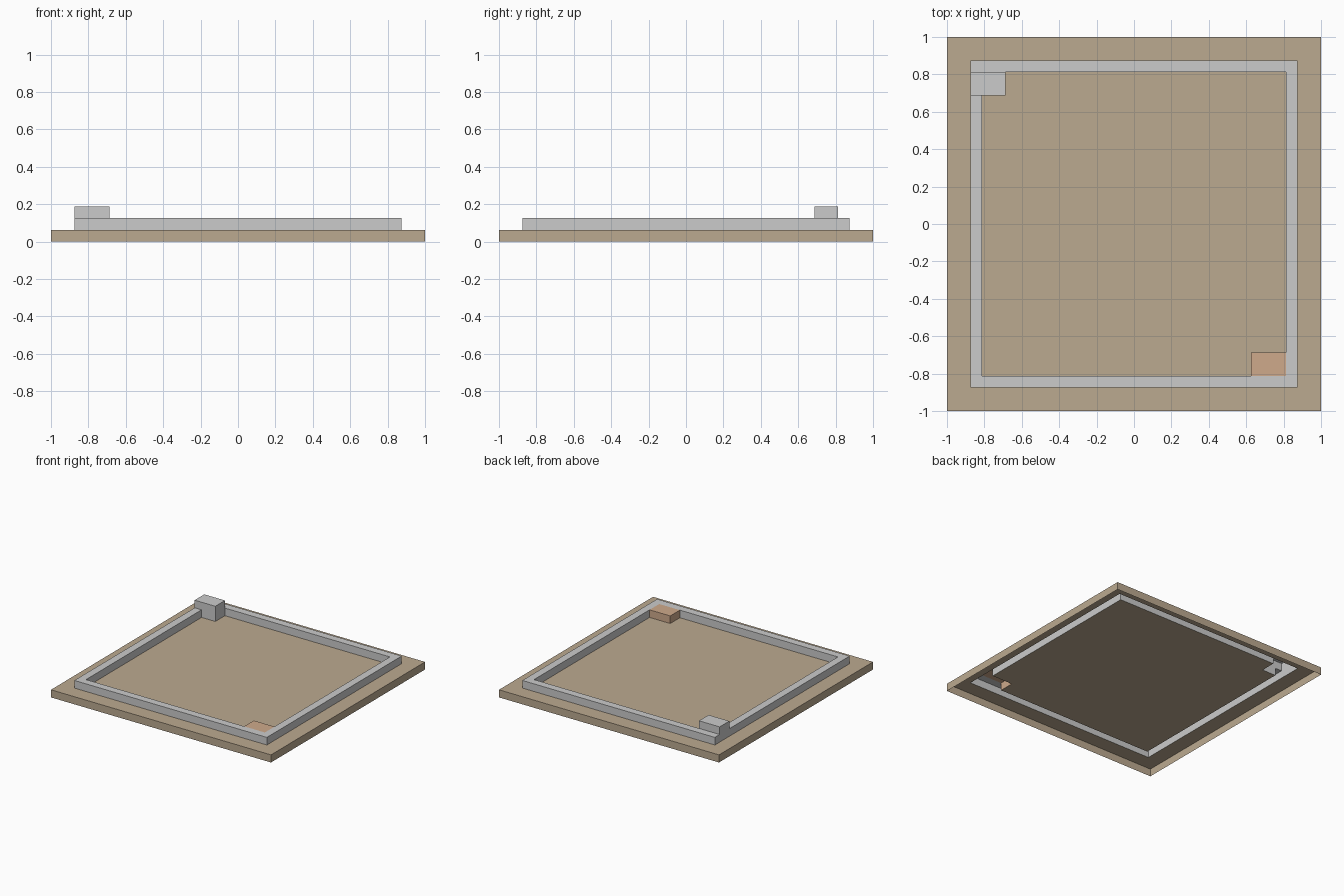
import bpy
import bmesh

if "Cube" in bpy.data.objects:
    bpy.data.objects.remove(bpy.data.objects["Cube"])

U = 0.0625  # one block unit

# Footprints in units: (x0, x1, y0, y1), top height; later entries replace earlier ones
PARTS = [
    ("base_slab", [(-16, 16, -16, 16)], 1, (0.50, 0.40, 0.28, 1)),
    ("rim_frame", [(-14, 14, 13, 14), (-14, 14, -14, -13),
                   (-14, -13, -14, 14), (13, 14, -14, 14)], 2, None),
    ("tall_corner_block", [(-14, -11, 11, 13)], 3, None),
    ("brown_corner_block", [(10, 13, -13, -11)], 2, (0.62, 0.40, 0.26, 1)),
]

# Grid lines where any footprint begins or ends
rects = [r for p in PARTS for r in p[1]]
XS = sorted({v for r in rects for v in r[:2]})
YS = sorted({v for r in rects for v in r[2:]})


def cell(i, j):
    """Part index and height of a grid cell; outside is empty."""
    found = (-1, 0)
    if 0 <= i < len(XS) - 1 and 0 <= j < len(YS) - 1:
        x, y = (XS[i] + XS[i + 1]) / 2, (YS[j] + YS[j + 1]) / 2
        for k, (_, areas, h, _) in enumerate(PARTS):
            if any(a < x < b and c < y < d for a, b, c, d in areas):
                found = (k, h)
    return found


def build(k, name, color):
    """Only the exposed skin: tops and stepped walls, open underneath."""
    bm = bmesh.new()

    def quad(*pts):
        bm.faces.new([bm.verts.new([c * U for c in p]) for p in pts])

    for i in range(len(XS) - 1):
        for j in range(len(YS) - 1):
            part, h = cell(i, j)
            if part != k:
                continue
            x0, x1, y0, y1 = XS[i], XS[i + 1], YS[j], YS[j + 1]
            ring = [(x0, y0), (x1, y0), (x1, y1), (x0, y1)]
            quad(*[(x, y, h) for x, y in ring])
            for s, (di, dj) in enumerate([(0, -1), (1, 0), (0, 1), (-1, 0)]):
                a, b = ring[s], ring[(s + 1) % 4]
                for z in range(cell(i + di, j + dj)[1], h):
                    quad((*a, z), (*b, z), (*b, z + 1), (*a, z + 1))
    bmesh.ops.remove_doubles(bm, verts=bm.verts, dist=1e-4)
    mesh = bpy.data.meshes.new(name)
    bm.to_mesh(mesh)
    bm.free()
    if color:
        mat = bpy.data.materials.new(name + "_colour")
        mat.diffuse_color = color
        mat.use_nodes = True
        mat.node_tree.nodes["Principled BSDF"].inputs["Base Color"].default_value = mat.diffuse_color
        mesh.materials.append(mat)
    bpy.context.collection.objects.link(bpy.data.objects.new(name, mesh))


for k, (name, _, _, color) in enumerate(PARTS):
    build(k, name, color)
